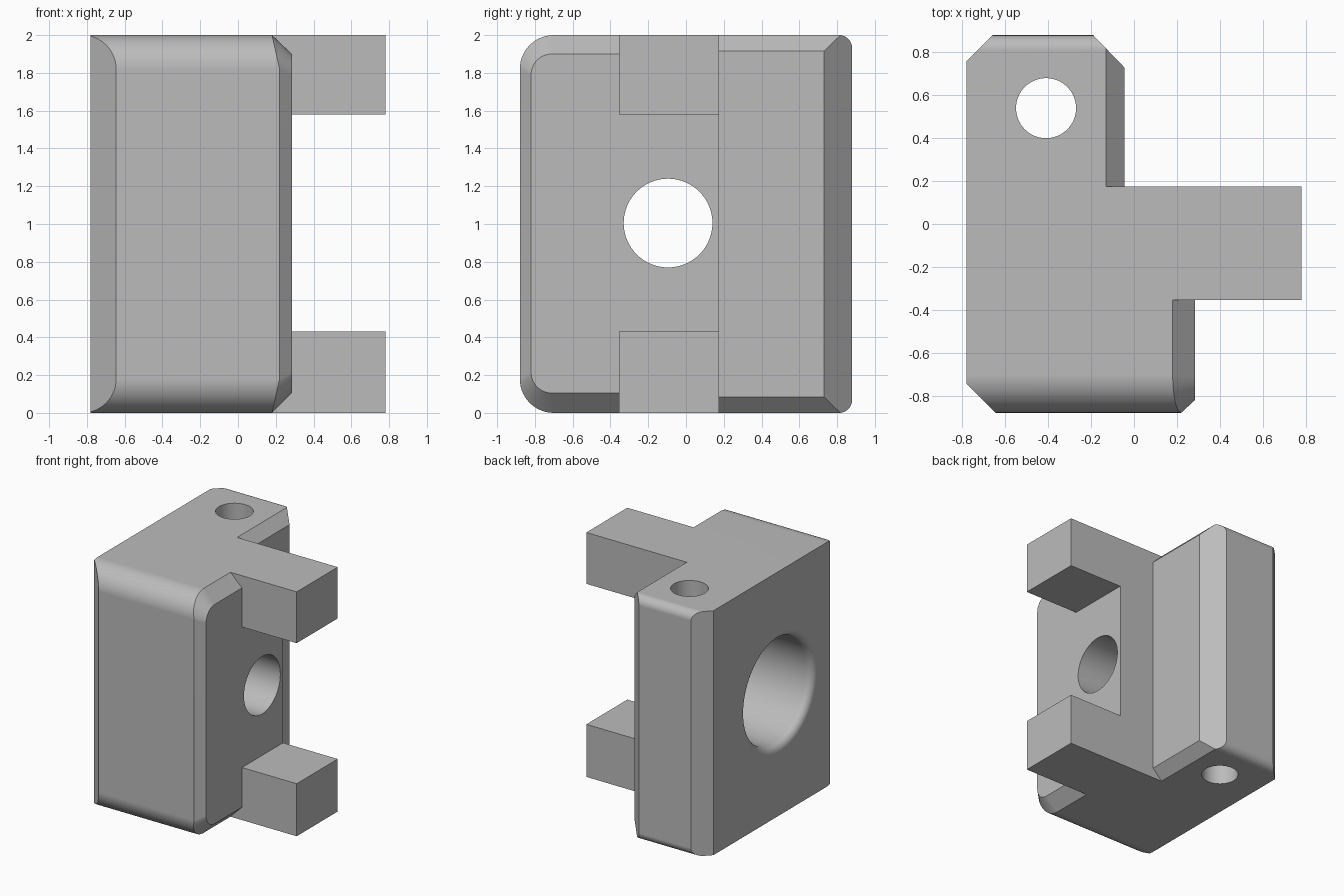
import bpy, bmesh
from math import sin, cos, pi, radians
from mathutils import Vector

if "Cube" in bpy.data.objects:
    bpy.data.objects.remove(bpy.data.objects["Cube"])

grey = bpy.data.materials.new("plain grey")
grey.use_nodes = True
colour = (0.5, 0.5, 0.5, 1)
grey.diffuse_color = colour
grey.node_tree.nodes["Principled BSDF"].inputs["Base Color"].default_value = colour


def loft(name, rings, cuts=()):
    """Skin matching closed rings, cap the ends, then trim by planes."""
    bm = bmesh.new()
    loops = [[bm.verts.new(p) for p in ring] for ring in rings]
    n = len(loops[0])
    for a, b in zip(loops, loops[1:]):
        for i in range(n):
            j = (i + 1) % n
            bm.faces.new((a[i], a[j], b[j], b[i]))
    bm.faces.new(loops[0])
    bm.faces.new(loops[-1])
    for point, normal in cuts:
        bmesh.ops.bisect_plane(bm, geom=bm.verts[:] + bm.edges[:] + bm.faces[:],
                               dist=1e-5, plane_co=point, plane_no=normal,
                               clear_outer=True)
        rim = [e for e in bm.edges if e.is_boundary]
        bmesh.ops.holes_fill(bm, edges=rim, sides=0)
    bmesh.ops.remove_doubles(bm, verts=bm.verts[:], dist=1e-5)
    bmesh.ops.recalc_face_normals(bm, faces=bm.faces[:])
    mesh = bpy.data.meshes.new(name)
    bm.to_mesh(mesh)
    bm.free()
    mesh.materials.append(grey)
    obj = bpy.data.objects.new(name, mesh)
    bpy.context.collection.objects.link(obj)
    return obj


def side_profile(y_flat, y_round, z_low, z_high, r, x_of):
    """Side section: square at y_flat, rounded corners at y_round."""
    s = 1 if y_round > y_flat else -1
    yc = y_round - s * r
    pts = [(y_flat, z_low)]
    steps = 14
    for zc, start in ((z_low + r, -pi / 2), (z_high - r, 0)):
        for i in range(steps + 1):
            t = start + i / steps * pi / 2
            pts.append((yc + s * r * cos(t), zc + r * sin(t)))
    pts.append((y_flat, z_high))
    return [Vector((x_of(z), y, z)) for y, z in pts]


def box(name, low, high):
    corners = [(low[0], low[1]), (high[0], low[1]), (high[0], high[1]), (low[0], high[1])]
    return loft(name, [[(x, y, z) for x, y in corners] for z in (low[2], high[2])])


def lathe(name, profile, place, n=64):
    """Turn (height, radius) pairs; place maps height and disc position to 3D."""
    return loft(name, [[place(h, r * cos(2 * pi * i / n), r * sin(2 * pi * i / n))
                        for i in range(n)] for h, r in profile])


def combine(target, tool, operation):
    mod = target.modifiers.new(tool.name, "BOOLEAN")
    mod.operation, mod.solver, mod.object = operation, "EXACT", tool
    bpy.context.view_layer.objects.active = target
    bpy.ops.object.modifier_apply(modifier=mod.name)
    bpy.data.objects.remove(tool)


LEFT, R = -0.78, 0.18


def shoulder(z):
    # chamfer starts further in along the top and bottom than along the front
    edge = min(1, min(z, 2 - z) / R)
    return 0.18 + 0.04 * edge


# Front half: rounded front edges, chamfered flank
body = loft("bracket_body", [
    side_profile(0.175, -0.88, 0, 2, R, lambda z: LEFT),
    side_profile(0.175, -0.88, 0, 2, R, shoulder),
    side_profile(0.175, -0.82, 0.105, 1.9, 0.11, lambda z: 0.285),
], [((LEFT, -0.745, 0), (-1, -1, 0))])

# Back half: narrower, small rounding and flat chamfers
back = loft("back_half", [
    side_profile(-0.2, 0.88, 0, 2, 0.07, lambda z, x=x: x) for x in (LEFT, -0.045)
], [((LEFT, 0.76, 0), (-1, 1, 0)),
    ((-0.045, 0.73, 0), (0.15, 0.145, 0)),
    ((-0.13, 0, 2), (1, 0, 1)),
    ((-0.13, 0, 0), (1, 0, -1))])
combine(body, back, "UNION")

# Two prongs
for label, z0, z1 in (("lower_prong", 0, 0.43), ("upper_prong", 1.58, 2)):
    combine(body, box(label, (-0.3, -0.355, z0), (0.78, 0.175, z1)), "UNION")

# Stepped cross bore with a rounded mouth
mouth = [(-0.72 - 0.06 * cos(i * pi / 16), 0.49 - 0.06 * sin(i * pi / 16)) for i in range(9)]
bore = [(-0.9, 0.49)] + mouth + [(-0.08, 0.43), (-0.08, 0.235), (0.5, 0.235)]
combine(body, lathe("cross_bore", bore, lambda h, a, b: (h, a - 0.095, b + 1.005)), "DIFFERENCE")

# Upright pin hole
combine(body, lathe("pin_hole", [(-0.1, 0.14), (2.1, 0.14)],
                    lambda h, a, b: (a - 0.41, b + 0.54, h)), "DIFFERENCE")

# Smooth rounds, crisp edges
bpy.ops.object.select_all(action="DESELECT")
body.select_set(True)
bpy.context.view_layer.objects.active = body
bpy.ops.object.shade_smooth_by_angle(angle=radians(25))
weighted = body.modifiers.new("even_shading", "WEIGHTED_NORMAL")
weighted.keep_sharp = True
